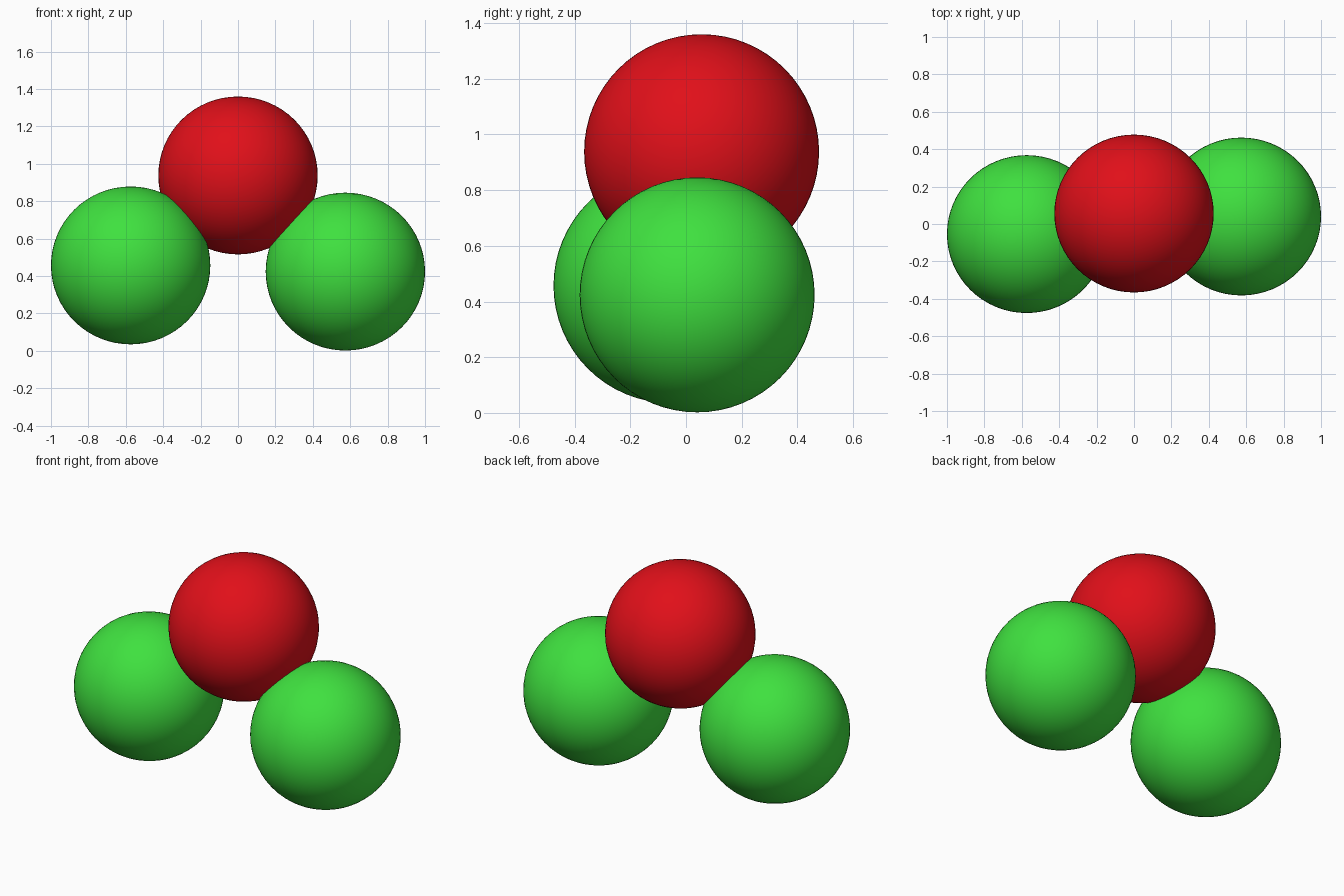
import bpy

if "Cube" in bpy.data.objects:
    bpy.data.objects.remove(bpy.data.objects["Cube"])

RX, RYZ = 0.426, 0.422  # atoms are very slightly wider along x


def material(name, color):
    mat = bpy.data.materials.new(name)
    mat.diffuse_color = color
    mat.use_nodes = True
    mat.node_tree.nodes["Principled BSDF"].inputs["Base Color"].default_value = mat.diffuse_color
    return mat


def atom(name, center, mat):
    bpy.ops.mesh.primitive_uv_sphere_add(segments=64, ring_count=32, radius=1, location=center)
    ob = bpy.context.object
    ob.name = name
    ob.scale = (RX, RYZ, RYZ)
    bpy.ops.object.transform_apply(location=False, rotation=False, scale=True)
    bpy.ops.object.shade_smooth()
    ob.data.materials.append(mat)
    return ob


red = material("red", (0.75, 0.005, 0.01, 1))
green = material("green", (0.05, 0.75, 0.05, 1))

# Central atom on top, two outer atoms overlapping it below
atom("central_atom", (0, 0.056, 0.938), red)
atom("left_atom", (-0.574, -0.054, 0.457), green)
atom("right_atom", (0.574, 0.04, 0.424), green)
